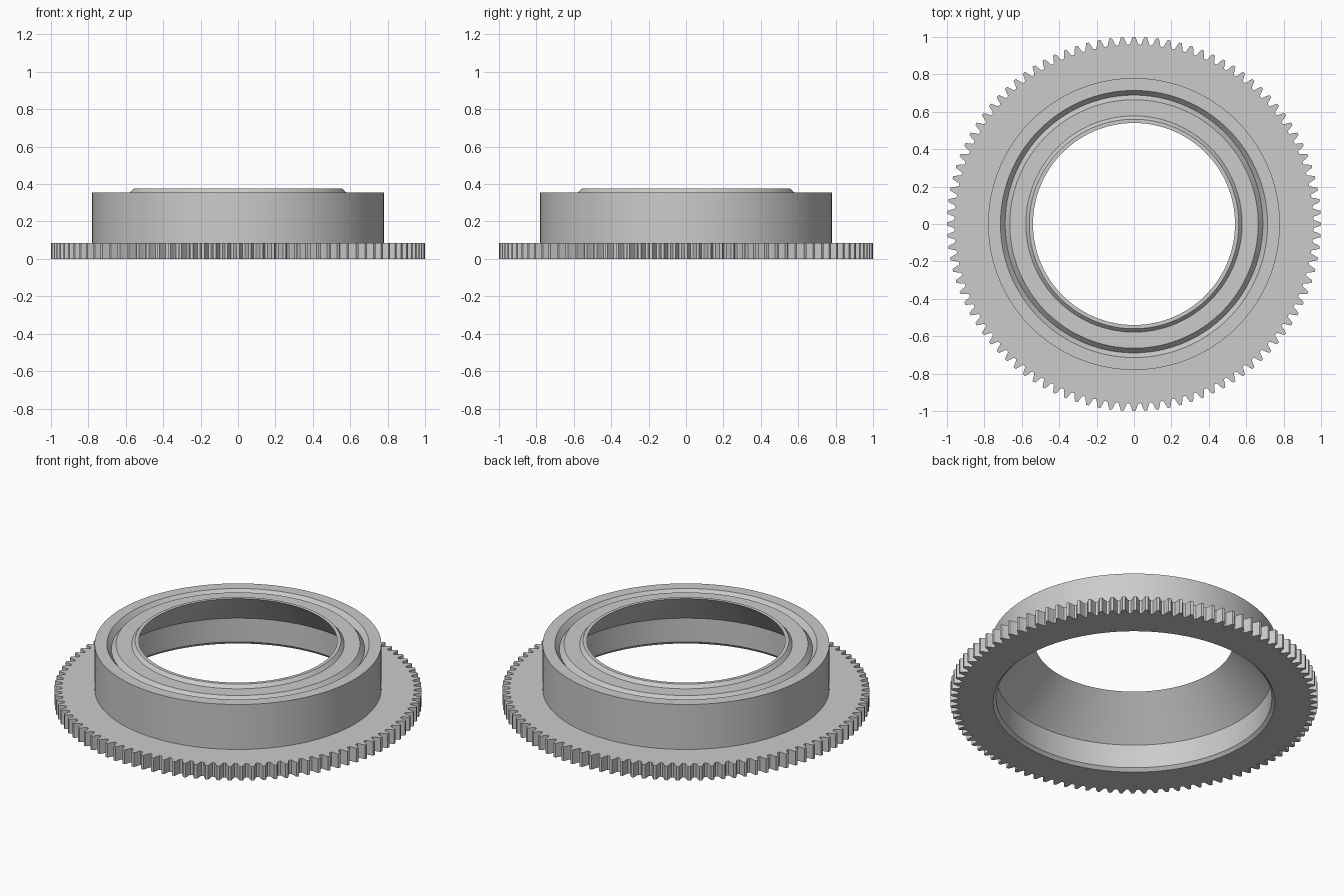
import bpy, bmesh
from math import cos, sin, tau, radians

if "Cube" in bpy.data.objects:
    bpy.data.objects.remove(bpy.data.objects["Cube"], do_unlink=True)

# Plain grey metal
grey = bpy.data.materials.new("plain_grey")
grey.use_nodes = True
colour = (0.6, 0.6, 0.6, 1.0)
grey.diffuse_color = colour
grey.node_tree.nodes["Principled BSDF"].inputs["Base Color"].default_value = colour

TEETH = 100
GEAR_TOP = 0.085
RIM = 0.355

# One tooth: (fraction of pitch, radius)
half = [(0.12, 1.0), (0.24, 0.981), (0.31, 0.967), (0.39, 0.959)]
tooth = [(-f, r) for f, r in reversed(half)] + half
outline = [((i + f) * tau / TEETH, r) for i in range(TEETH) for f, r in tooth]

# Turned cross-section, from the gear's upper face over the collar and down the bore
section = [
    (0.78, GEAR_TOP), (0.78, RIM),                       # collar outside
    (0.714, RIM), (0.689, RIM - 0.03), (0.664, RIM),     # V groove
    (0.578, RIM), (0.56, 0.375), (0.54, 0.375),          # raised lip
    (0.75, 0.16), (0.75, 0.018), (0.767, 0.0),           # cone, bore, chamfer
]


def ring(bm, z, radius=None):
    """Loop of vertices: a circle, or the toothed outline when no radius is given."""
    return [bm.verts.new(((radius or r) * cos(a), (radius or r) * sin(a), z))
            for a, r in outline]


# Toothed flange and collar as one turned piece
bm = bmesh.new()
loops = [ring(bm, 0.0), ring(bm, GEAR_TOP)]
loops += [ring(bm, z, r) for r, z in section]
count = len(outline)
for lower, upper in zip(loops, loops[1:] + loops[:1]):
    for i in range(count):
        j = (i + 1) % count
        bm.faces.new((lower[i], lower[j], upper[j], upper[i]))
bmesh.ops.recalc_face_normals(bm, faces=bm.faces)

mesh = bpy.data.meshes.new("collared_ring_gear")
bm.to_mesh(mesh)
bm.free()
mesh.materials.append(grey)
gear = bpy.data.objects.new("collared_ring_gear", mesh)
bpy.context.collection.objects.link(gear)

# Smooth round walls, crisp machined edges
bpy.ops.object.select_all(action="DESELECT")
gear.select_set(True)
bpy.context.view_layer.objects.active = gear
bpy.ops.object.shade_smooth_by_angle(angle=radians(25))
